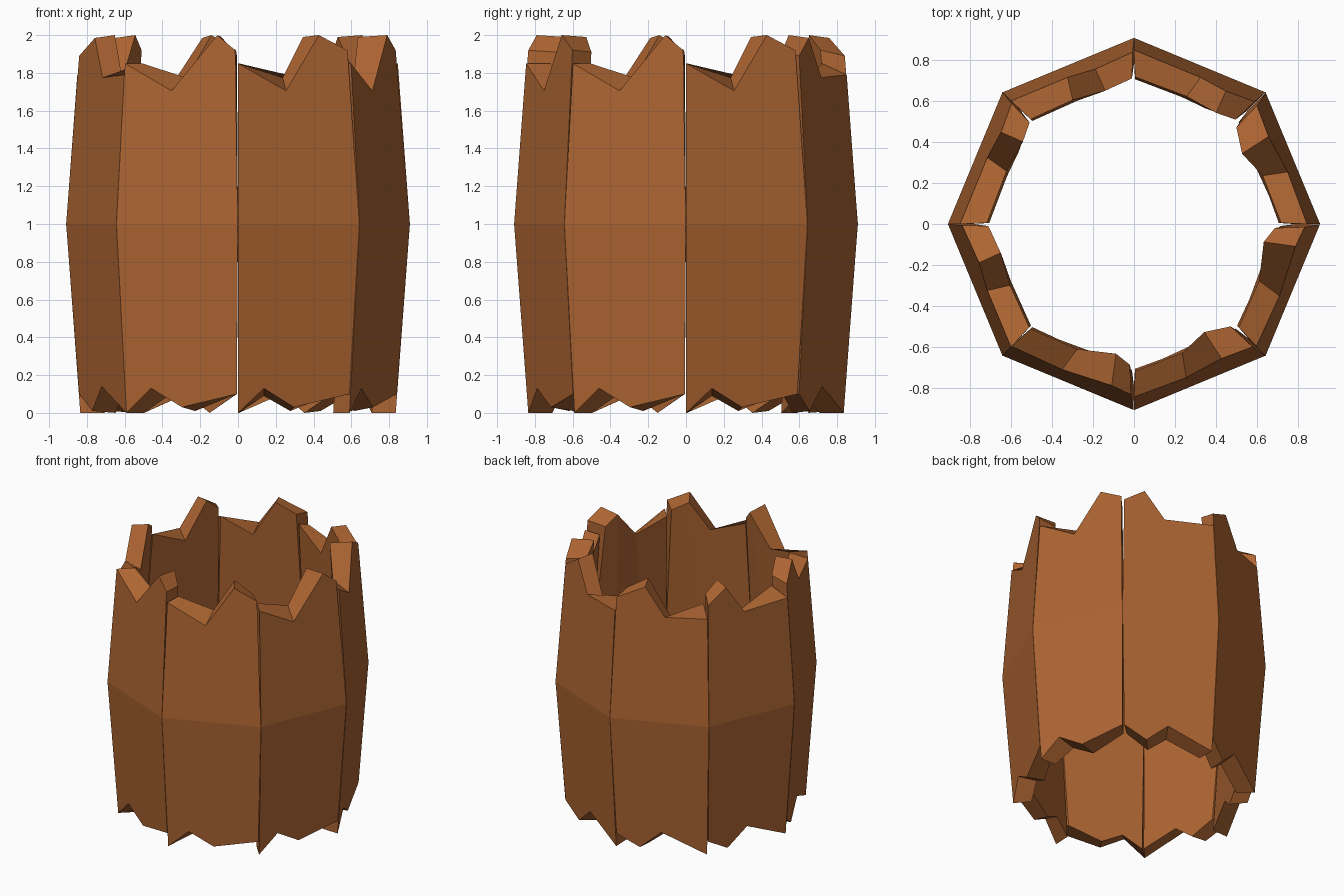
import bpy, bmesh, math

if "Cube" in bpy.data.objects:
    bpy.data.objects.remove(bpy.data.objects["Cube"])

wood = bpy.data.materials.new("brown_wood")
wood.diffuse_color = (0.42, 0.13, 0.032, 1)
wood.use_nodes = True
wood.node_tree.nodes["Principled BSDF"].inputs["Base Color"].default_value = wood.diffuse_color

# End profiles: (position across the stave, height, inward push)
def profiles(kind, shift):
    if kind == "A":
        return dict(
            top_out=[(0, 1.85, 0), (.42, 1.705, 0), (.77 + shift, 2.0, 0), (.975, 1.92, 0)],
            top_in=[(.01, 1.85, 0), (.46, 1.775, 0), (.77 + shift, 1.99, .04), (.96, 1.91, .02)],
            bot_out=[(0, 0, 0), (.23, .13, 0), (.5, .03, 0), (.99, .1, 0)],
            bot_in=[(.01, 0, 0), (.27, .09, 0), (.55, .01, 0), (.98, .1, 0)])
    return dict(
        top_out=[(.01, 1.89, 0), (.28 + shift, 1.985, 0), (.5 + shift, 1.775, 0), (1, 1.79, 0)],
        top_in=[(.02, 1.92, 0), (.24 + shift, 2.0, 0), (.54 + shift, 1.73, 0), (.99, 1.85, 0)],
        bot_out=[(.01, .1, 0), (.26, .01, 0), (.5, .14, 0), (1, 0, 0)],
        bot_in=[(.02, .1, 0), (.3, 0, 0), (.54, .1, 0), (.99, 0, 0)])

def point(a0, t, z, inward, depth):
    # point on the flat stave between two corners of a bulging octagon
    r = .91 - .075 * abs(z - 1) - depth - inward
    a1 = a0 + math.pi / 4
    return (r * (math.cos(a0) * (1 - t) + math.cos(a1) * t),
            r * (math.sin(a0) * (1 - t) + math.sin(a1) * t), z)

def stave(i):
    kind = "B" if 1 <= i <= 4 else "A"
    p = profiles(kind, .045 if i % 2 else -.045)
    if kind == "B":
        p = profiles(kind, -.04 if i % 2 else .04)
    a0 = i * math.pi / 4
    bm = bmesh.new()
    def row(pts, depth):
        return [bm.verts.new(point(a0, t, z, d, depth)) for t, z, d in pts]
    mid = [(t, 1, 0) for t in (0, .33, .67, .998)]
    out = [row(p["bot_out"], 0), row(mid, 0), row(p["top_out"], 0)]
    inn = [row(p["bot_in"], .125), row(mid, .125), row(p["top_in"], .125)]
    for j in range(2):
        for k in range(3):
            bm.faces.new((out[j][k], out[j][k+1], out[j+1][k+1], out[j+1][k]))
            bm.faces.new((inn[j][k], inn[j+1][k], inn[j+1][k+1], inn[j][k+1]))
        for k in (0, 3):
            bm.faces.new((out[j][k], out[j+1][k], inn[j+1][k], inn[j][k]))
    for j in (0, 2):
        for k in range(3):
            bm.faces.new((out[j][k], out[j][k+1], inn[j][k+1], inn[j][k]))
    bmesh.ops.recalc_face_normals(bm, faces=bm.faces)
    me = bpy.data.meshes.new(f"stave_{i+1}")
    bm.to_mesh(me)
    bm.free()
    me.materials.append(wood)
    bpy.context.collection.objects.link(bpy.data.objects.new(f"stave_{i+1}", me))

# Ring of eight broken staves
for i in range(8):
    stave(i)
